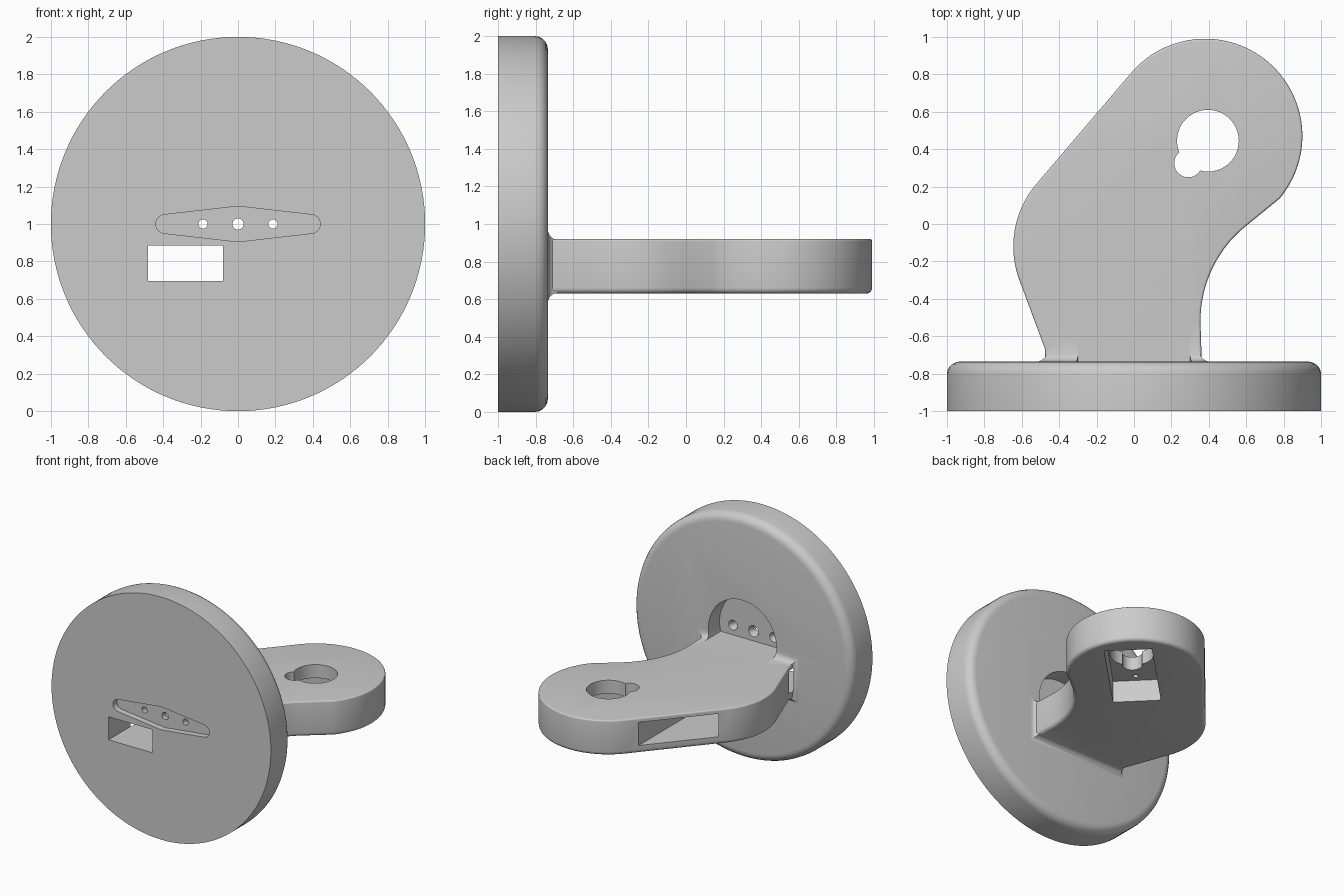
import bpy, bmesh
from math import sin, cos, pi, radians, sqrt

cube = bpy.data.objects.get("Cube")
if cube:
    bpy.data.objects.remove(cube, do_unlink=True)

grey = bpy.data.materials.new("plain_grey")
grey.use_nodes = True
GREY = (0.6, 0.6, 0.6, 1)
grey.diffuse_color = GREY
grey.node_tree.nodes["Principled BSDF"].inputs["Base Color"].default_value = GREY


def arc(cx, cy, r, start, end, n):
    """Points on an arc, angles in degrees."""
    angles = [radians(start + (end - start) * i / n) for i in range(n + 1)]
    return [(cx + r * cos(a), cy + r * sin(a)) for a in angles]


def circle(cx, cy, r, n=48):
    return arc(cx, cy, r, 0, 360, n)[:-1]


def loft(name, sections, axis, bevels=()):
    """Skin (outline, height) sections along Y or Z; bevels = (height, radius)."""
    bm = bmesh.new()
    rings = []
    for pts, h in sections:
        rings.append([bm.verts.new((p, h, q) if axis == "Y" else (p, q, h))
                      for p, q in pts])
    n = len(rings[0])
    for low, high in zip(rings, rings[1:]):
        for i in range(n):
            j = (i + 1) % n
            bm.faces.new((low[i], low[j], high[j], high[i]))
    bm.faces.new(rings[0])
    bm.faces.new(rings[-1])
    bmesh.ops.recalc_face_normals(bm, faces=bm.faces)
    k = 1 if axis == "Y" else 2
    for h, r in bevels:
        edges = [e for e in bm.edges if all(abs(v.co[k] - h) < 1e-4 for v in e.verts)]
        bmesh.ops.bevel(bm, geom=edges, offset=r, segments=5, profile=0.5,
                        affect="EDGES", clamp_overlap=False)
    mesh = bpy.data.meshes.new(name)
    bm.to_mesh(mesh)
    bm.free()
    mesh.materials.append(grey)
    obj = bpy.data.objects.new(name, mesh)
    bpy.context.collection.objects.link(obj)
    return obj


def prism(name, pts, low, high, axis, bevels=()):
    return loft(name, [(pts, low), (pts, high)], axis, bevels)


def combine(body, tool, operation):
    """Apply a boolean and remove the tool."""
    tool.hide_render = True
    mod = body.modifiers.new(tool.name, "BOOLEAN")
    mod.operation, mod.solver, mod.object = operation, "EXACT", tool
    bpy.context.view_layer.objects.active = body
    bpy.ops.object.modifier_apply(modifier=mod.name)
    bpy.data.objects.remove(tool, do_unlink=True)


BACK, ARM_LOW, ARM_TOP = -0.735, 0.63, 0.92

# Round base disc with a rounded back rim
bracket = prism("disc_bracket", circle(0, 1, 1, 128), -1, BACK, "Y", [(BACK, 0.07)])

# Bent arm with a round head
outline = (arc(0.38, 0.47, 0.52, -40, 141, 48)
           + arc(-0.13, -0.12, 0.515, 141, 200, 16)
           + [(-0.475, -0.67), (-0.475, -0.85), (0.36, -0.85), (0.36, -0.67)]
           + arc(1.01, -0.52, 0.655, 180, 127, 16))
arm = prism("arm", outline, ARM_LOW, ARM_TOP, "Z", [(ARM_LOW, 0.03), (ARM_TOP, 0.012)])
combine(bracket, arm, "UNION")

# Concave fillet where the arm meets the disc
R = 0.055
sections = [([(-0.47, ARM_LOW), (0.355, ARM_LOW), (0.355, ARM_TOP), (-0.47, ARM_TOP)], -0.76)]
corners, sections = sections[0][0], []
for i in range(8):
    a = pi / 2 * i / 7
    d = R * (1 - sin(a)) - 0.004
    ring = [(x + (d if x > 0 else -d), z + (d if z > 0.8 else -d)) for x, z in corners]
    if not sections:
        sections.append((ring, BACK - 0.03))
    sections.append((ring, BACK + R * (1 - cos(a))))
combine(bracket, loft("root_fillet", sections, "Y"), "UNION")

# Recess behind the disc, flat at the level of the arm top
recess = arc(0, 1, 0.31, -15, 195, 48)
combine(bracket, prism("back_recess", recess, -0.88, -0.6, "Y"), "DIFFERENCE")

# Tapered pocket in the front face
pocket = ([(0, 0.905)] + arc(0.39, 1, 0.05, -83, 83, 12)
          + [(0, 1.095)] + arc(-0.39, 1, 0.05, 97, 263, 12))
combine(bracket, prism("front_pocket", pocket, -1.1, -0.95, "Y"), "DIFFERENCE")

# Three countersunk screw holes
for x, r in ((-0.187, 0.025), (0, 0.03), (0.187, 0.025)):
    hole = loft("screw_hole", [(circle(x, 1, r, 24), -0.97), (circle(x, 1, r, 24), -0.91),
                               (circle(x, 1, r + 0.02, 24), -0.87)], "Y")
    combine(bracket, hole, "DIFFERENCE")

# Cable slot running from the front to the slanted arm side
slot = [(-0.48, 0.695), (-0.08, 0.695), (-0.08, 0.885), (-0.48, 0.885)]
combine(bracket, prism("cable_slot", slot, -1.2, 1.2, "Y"), "DIFFERENCE")

# Keyhole through the head
for cx, cy, r in ((0.395, 0.445, 0.165), (0.29, 0.325, 0.075)):
    combine(bracket, prism("keyhole", circle(cx, cy, r), 0.5, 1.1, "Z"), "DIFFERENCE")

# Diagonal pocket under the head, with a small pilot hole
diagonal = [(u, v) for u, v in ((-0.14, 0.2), (0.22, 0.2), (0.22, 0.97), (-0.14, 0.97))]
housing = [((v - u) / sqrt(2), (v + u) / sqrt(2)) for u, v in diagonal]
combine(bracket, prism("housing_pocket", housing, 0.5, 0.81, "Z"), "DIFFERENCE")
combine(bracket, prism("pilot_hole", circle(0.16, 0.21, 0.02, 16), 0.7, 0.86, "Z"), "DIFFERENCE")

# Smooth curves, crisp edges
bpy.ops.object.select_all(action="DESELECT")
bracket.select_set(True)
bpy.context.view_layer.objects.active = bracket
bpy.ops.object.shade_smooth_by_angle(angle=radians(30))
